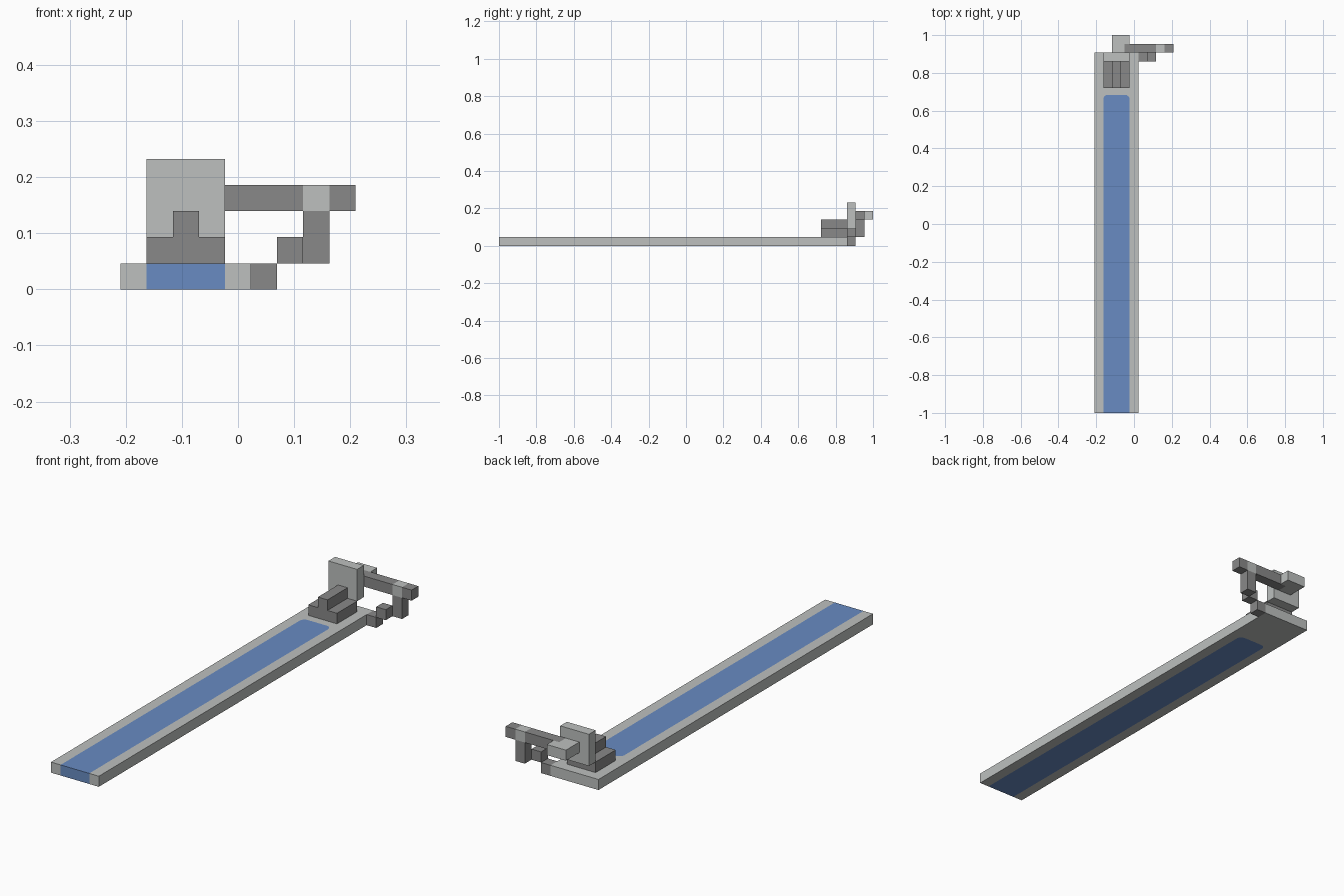
import bpy, bmesh
from math import sin, cos, pi
from mathutils import Vector

cube = bpy.data.objects.get("Cube")
if cube:
    bpy.data.objects.remove(cube, do_unlink=True)

U = 2 / 43                                # one block
ORIGIN = Vector((-4.5 * U, -1, 0))        # corner of the block grid


def material(name, rgb):
    m = bpy.data.materials.new(name)
    m.use_nodes = True
    m.diffuse_color = (*rgb, 1)
    m.node_tree.nodes["Principled BSDF"].inputs["Base Color"].default_value = (*rgb, 1)
    return m


LIGHT, DARK, BLUE = 0, 1, 2
MATS = [material("light grey", (0.51, 0.53, 0.52)),
        material("dark grey", (0.25, 0.25, 0.25)),
        material("blue", (0.14, 0.26, 0.54))]


def finish(name, bm):
    """Scale from block units to the model frame and link the object."""
    bmesh.ops.recalc_face_normals(bm, faces=bm.faces)
    for v in bm.verts:
        v.co = ORIGIN + v.co * U
    mesh = bpy.data.meshes.new(name)
    bm.to_mesh(mesh)
    bm.free()
    for m in MATS:
        mesh.materials.append(m)
    obj = bpy.data.objects.new(name, mesh)
    bpy.context.collection.objects.link(obj)
    return obj


def box(name, lo, hi, colour, cuts=(), rule=None):
    """Box in block units, optionally cut by planes and coloured by a rule."""
    bm = bmesh.new()
    bmesh.ops.create_cube(bm, size=1)
    lo, hi = Vector(lo), Vector(hi)
    for v in bm.verts:
        v.co = (lo + hi) / 2 + v.co * (hi - lo)
    for axis, value in cuts:
        normal = Vector((0, 0, 0))
        normal[axis] = 1
        bmesh.ops.bisect_plane(bm, geom=bm.verts[:] + bm.edges[:] + bm.faces[:],
                               plane_co=normal * value, plane_no=normal)
    for f in bm.faces:
        f.material_index = rule(f.calc_center_median()) if rule else colour
    return finish(name, bm)


# Deck: long slab with a round-ended blue strip through it
bm = bmesh.new()
r, top, steps = 0.5, 36.2, 4
arc = [(r * cos(pi / 2 * i / steps), r * sin(pi / 2 * i / steps)) for i in range(steps + 1)]
strip = [(4, 0)] + [(4 - r + x, top - r + y) for x, y in arc]
strip += [(1 + r - x, top - r + y) for x, y in reversed(arc)] + [(1, 0)]
inner = [bm.verts.new((x, y, 0)) for x, y in strip]
outer = [bm.verts.new((x, y, 0)) for x, y in [(0, 0), (0, 41), (5, 41), (5, 0)]]
bm.faces.new(inner).material_index = BLUE
bm.faces.new(outer + inner).material_index = LIGHT
ext = bmesh.ops.extrude_face_region(bm, geom=bm.faces[:], use_keep_orig=True)
for v in ext["geom"]:
    if isinstance(v, bmesh.types.BMVert):
        v.co.z = 1
bm.normal_update()
for f in bm.faces:
    if abs(f.normal.z) < 0.5:             # rim: the strip shows at the front
        c = f.calc_center_median()
        f.material_index = BLUE if c.y < 0.1 and 1 < c.x < 4 else LIGHT
finish("deck", bm)

# Stepped rest and upright plate
box("rest_base", (1, 37, 1), (4, 40, 2), DARK)
box("rest_ridge", (2, 37, 2), (3, 40, 3), DARK)
box("upright_plate", (1, 40, 2), (4, 41, 5), LIGHT)

# Rear lug, dark where the bar runs into it
box("rear_lug", (2, 41, 3), (4, 43, 4), LIGHT, [(0, 3.4), (1, 42)],
    lambda c: DARK if c.x > 3.4 and c.y < 42 else LIGHT)

# Side bar with a light band above the post
box("side_bar", (4, 41, 3), (9, 42, 4), DARK, [(0, 7), (0, 8)],
    lambda c: LIGHT if 7 < c.x < 8 else DARK)

# Post and stepped links back to the deck
box("post", (7, 41, 1), (8, 42, 3), DARK)
for i, name in enumerate(("lower_link", "upper_link")):
    box(name, (5 + i, 40, i), (6 + i, 41, i + 1), DARK)
